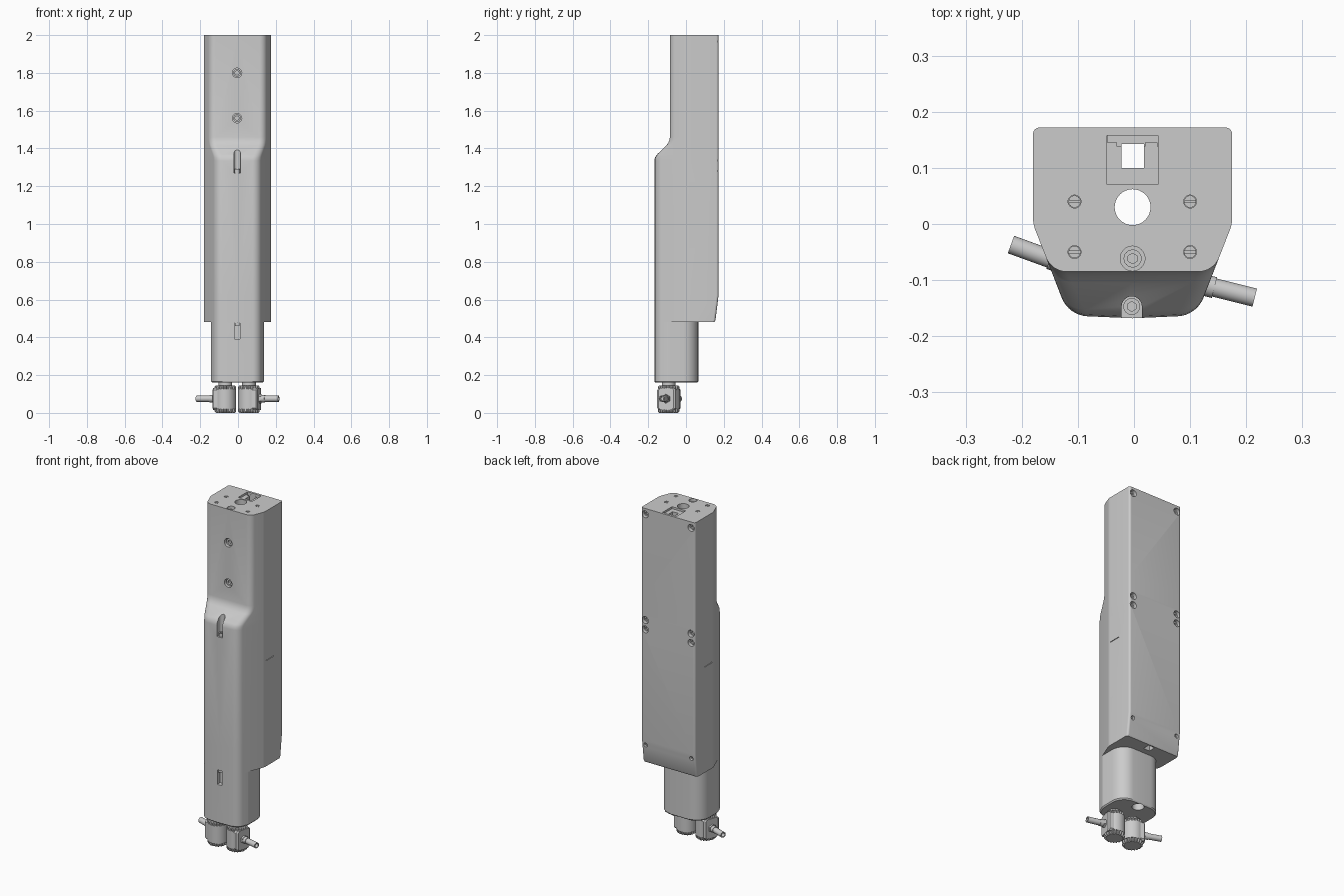
import bpy, bmesh, math
from mathutils import Vector, Matrix

if "Cube" in bpy.data.objects:
    bpy.data.objects.remove(bpy.data.objects["Cube"])

CX = -0.0025  # housing centre line


def finish(name, bm):
    bmesh.ops.recalc_face_normals(bm, faces=bm.faces)
    me = bpy.data.meshes.new(name)
    bm.to_mesh(me)
    bm.free()
    ob = bpy.data.objects.new(name, me)
    bpy.context.collection.objects.link(ob)
    return ob


def loft(name, sections):
    """Skin a list of (z, [(x, y)...]) outlines and cap both ends."""
    bm = bmesh.new()
    rings = [[bm.verts.new((x, y, z)) for x, y in pts] for z, pts in sections]
    n = len(rings[0])
    for a, b in zip(rings, rings[1:]):
        for i in range(n):
            j = (i + 1) % n
            bm.faces.new((a[i], a[j], b[j], b[i]))
    bm.faces.new(rings[0])
    bm.faces.new(rings[-1])
    return finish(name, bm)


def rod(name, a, b, r, n=32):
    a, b = Vector(a), Vector(b)
    bm = bmesh.new()
    rot = (b - a).to_track_quat('Z', 'Y').to_matrix().to_4x4()
    bmesh.ops.create_cone(bm, cap_ends=True, segments=n, radius1=r, radius2=r,
                          depth=(b - a).length, matrix=Matrix.Translation((a + b) / 2) @ rot)
    return finish(name, bm)


def box(name, lo, hi):
    return loft(name, [(z, [(lo[0], lo[1]), (hi[0], lo[1]), (hi[0], hi[1]), (lo[0], hi[1])])
                       for z in (lo[2], hi[2])])


def volume(me):
    bm = bmesh.new()
    bm.from_mesh(me)
    v = abs(bm.calc_volume())
    bm.free()
    return v


def cut(target, cutter):
    """Subtract the cutter, using the first solver that gives a sound solid."""
    before = volume(target.data)
    m = target.modifiers.new("cut", 'BOOLEAN')
    m.operation, m.object = 'DIFFERENCE', cutter
    result = None
    for solver in ('EXACT', 'MANIFOLD', 'FLOAT'):
        m.solver = solver
        bpy.context.view_layer.update()
        dg = bpy.context.evaluated_depsgraph_get()
        me = bpy.data.meshes.new_from_object(target.evaluated_get(dg))
        if 0.6 * before < volume(me) < before * 0.999999:
            result = me
            break
    target.modifiers.remove(m)
    if result:
        target.data = result
    bpy.data.objects.remove(cutter)


def fillet(corners, seg=8):
    """Round the (x, y, radius) corners of a closed polygon."""
    out, n = [], len(corners)
    for i, (x, y, r) in enumerate(corners):
        p = Vector((x, y))
        if r == 0:
            out.append((x, y))
            continue
        u = (Vector(corners[i - 1][:2]) - p).normalized()
        v = (Vector(corners[(i + 1) % n][:2]) - p).normalized()
        half = u.angle(v) / 2
        c = p + (u + v).normalized() * r / math.sin(half)
        s, e = p + u * r / math.tan(half) - c, p + v * r / math.tan(half) - c
        sweep = s.angle(e)
        for k in range(seg + 1):
            t = k / seg
            d = (s * math.sin((1 - t) * sweep) + e * math.sin(t * sweep)) / math.sin(sweep)
            out.append(tuple(c + d))
    return out


def symmetric(front, half):
    pts = [(0, front, 0)] + half + [(-x, y, r) for x, y, r in reversed(half)]
    return [(x + CX, y) for x, y in fillet(pts)]


def housing_section(yf, yb):
    t = (-0.085 - yf) / 0.083
    y = yf + 0.005 * t
    return symmetric(yf, [(0.1775 + 0.39 * y, y, 0.04 + 0.012 * t), (0.1775, 0, 0.06), (0.1775, yb, 0.012)])


def screw(name, base, axis, r, h, slotted=False):
    base, axis = Vector(base), Vector(axis)
    ob = rod(name, base, base + axis * h, r, 24)
    if slotted:
        x, y, z = base + axis * h
        cut(ob, box("slot", (x - 1.2 * r, y - 0.15 * r, z - 0.004), (x + 1.2 * r, y + 0.15 * r, z + 0.01)))
    else:
        cut(ob, rod("socket", base + axis * h * 0.35, base + axis * h * 2, r * 0.58, 6))
    return ob


# main housing with stepped front and tapered lower back
prof = [(0.48, -0.168, 0.15), (0.49, -0.168, 0.156), (0.62, -0.168, 0.172), (1.335, -0.168, 0.172),
        (1.352, -0.165, 0.172), (1.366, -0.156, 0.172), (1.415, -0.105, 0.172), (1.43, -0.094, 0.172),
        (1.445, -0.088, 0.172), (1.46, -0.085, 0.172), (2.0, -0.085, 0.172)]
housing = loft("housing", [(z, housing_section(yf, yb)) for z, yf, yb in prof])

# lower neck
outline = symmetric(-0.168, [(0.1141, -0.163, 0.052), (0.14, -0.0965, 0.03), (0.14, 0.065, 0.08)])
small = [(CX + (x - CX) * 0.96, -0.05 + (y + 0.05) * 0.96) for x, y in outline]
neck = loft("neck", [(0.16, small), (0.167, outline), (0.48, outline)])

# central bore and cable passage
cut(housing, rod("bore", (CX, 0.03, 0.4), (CX, 0.03, 2.1), 0.032))
cut(neck, rod("bore", (CX, 0.03, 0.1), (CX, 0.03, 0.6), 0.032))
cut(housing, box("pocket", (-0.048, 0.07, 1.988), (0.043, 0.158, 2.1)))
cut(housing, box("strip", (-0.0475, 0.138, 1.9), (0.0425, 0.1575, 2.05)))
cut(housing, box("passage", (-0.022, 0.10, 0.4), (0.018, 0.143, 2.06)))
for s in (-1, 1):
    x = CX + s * 0.036
    box("connector_guide", (x - 0.014, 0.137, 1.9), (x + 0.008, 0.145, 1.988))

# top mounting screws
for x in (-0.106, 0.10):
    for y in (0.04, -0.05):
        cut(housing, rod("hole", (x, y, 1.98), (x, y, 2.05), 0.0115, 24))
        screw("top_screw", (x, y, 1.979), (0, 0, 1), 0.0108, 0.018, True)
cut(housing, rod("hole", (CX, -0.0615, 1.96), (CX, -0.0615, 2.05), 0.022))
screw("top_clamp_screw", (CX, -0.0615, 1.955), (0, 0, 1), 0.016, 0.03)

# front screw holes
for z in (1.80, 1.56):
    cut(housing, rod("hole", (-0.005, -0.055, z), (-0.005, -0.12, z), 0.025))
    screw("front_screw", (-0.005, -0.054, z), (0, -1, 0), 0.02, 0.02)

# front access slots
arch = [(-0.004 + 0.018 * math.cos(k * math.pi / 16), -0.147 + 0.018 * math.sin(k * math.pi / 16))
        for k in range(17)] + [(-0.022, -0.2), (0.014, -0.2)]
cut(housing, loft("slot", [(1.27, arch), (1.5, arch)]))
screw("shoulder_screw", (-0.004, -0.147, 1.265), (0, 0, 1), 0.015, 0.025)
cut(neck, box("slot", (-0.019, -0.2, 0.39), (0.011, -0.14, 0.477)))
box("slot_stop", (-0.017, -0.16, 0.46), (0.009, -0.138, 0.4765))

for s in (-1, 1):
    # rear cover screws
    x = CX + s * 0.151
    for z, r in ((1.965, 0.0205), (1.335, 0.0205), (1.28, 0.0205), (0.59, 0.012)):
        cut(housing, rod("hole", (x, 0.145, z), (x, 0.2, z), r, 24))
        screw("rear_screw", (x, 0.144, z), (0, 1, 0), r * 0.8, 0.012)
    # side groove
    xs = CX + s * 0.1775
    cut(housing, box("groove", (xs - 0.004, 0.014, 1.108), (xs + 0.004, 0.085, 1.114)))


def toothed(cx, cy, r1, r2, teeth=20):
    step = 2 * math.pi / (teeth * 4)
    return [(cx + (r2 if k % 4 < 2 else r1) * math.cos(k * step),
             cy + (r2 if k % 4 < 2 else r1) * math.sin(k * step)) for k in range(teeth * 4)]


# swivel fittings with side outlets
for side, cx, ang in (("left", -0.067, math.radians(160)), ("right", 0.058, math.radians(-14))):
    cy = -0.092
    d, n = Vector((math.cos(ang), math.sin(ang), 0)), Vector((-math.sin(ang), math.cos(ang), 0))
    c = Vector((cx, cy, 0.075))
    rod(side + "_fitting_stem", (cx, cy, 0.14), (cx, cy, 0.17), 0.036)
    rod(side + "_fitting_barrel", (cx, cy, 0.02), (cx, cy, 0.126), 0.057, 48)
    for z0, z1, nm in ((0.0, 0.022, "lower"), (0.124, 0.146, "upper")):
        a, b = toothed(cx, cy, 0.044, 0.050), toothed(cx, cy, 0.05, 0.057)
        loft(f"{side}_{nm}_toothed_ring", [(z0, a if nm == "lower" else b), (z0 + 0.008, b),
                                          (z1 - 0.008, b), (z1, b if nm == "lower" else a)])
    blocks = []
    for z, h in ((0.016, 0.04), (0.026, 0.05), (0.122, 0.05), (0.132, 0.04)):
        q = [(0, -h), (0.05, -h), (0.057, -h + 0.01), (0.057, h - 0.01), (0.05, h), (0, h)]
        blocks.append((z, [tuple((c + d * u + n * v).xy) for u, v in q]))
    loft(side + "_fitting_block", blocks)
    rod(side + "_outlet_nut", c + d * 0.055, c + d * 0.068, 0.024, 6)
    rod(side + "_outlet_collar", c + d * 0.066, c + d * 0.088, 0.019, 24)
    tip = c + d * 0.162
    pipe = rod(side + "_outlet_pipe", c + d * 0.085, tip, 0.0165, 24)
    cut(pipe, rod("bore", c + d * 0.12, tip + d * 0.02, 0.011, 24))

# smooth rounded surfaces, keep hard edges
for ob in bpy.context.scene.objects:
    ob.select_set(True)
bpy.context.view_layer.objects.active = housing
bpy.ops.object.shade_smooth_by_angle(angle=math.radians(28))
